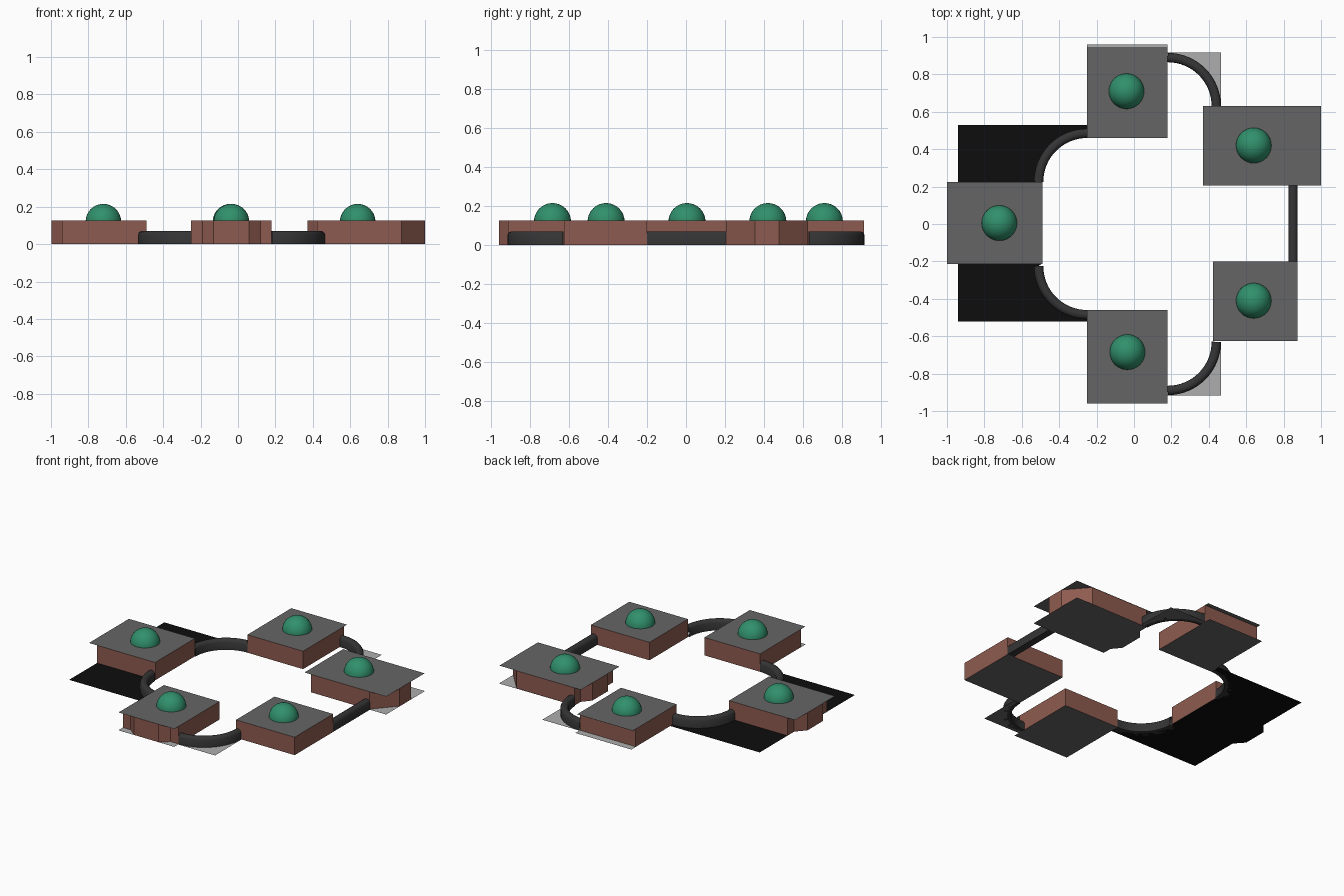
import bpy, math

if "Cube" in bpy.data.objects:
    bpy.data.objects.remove(bpy.data.objects["Cube"])

def material(name, rgb):
    m = bpy.data.materials.new(name)
    m.diffuse_color = (*rgb, 1)
    m.use_nodes = True
    m.node_tree.nodes["Principled BSDF"].inputs["Base Color"].default_value = m.diffuse_color
    return m

BRICK = material("brick", (0.27, 0.105, 0.08))
ROOF = material("roof_grey", (0.13, 0.13, 0.13))
BLACK = material("black", (0.004, 0.004, 0.004))
RAIL = material("dark_rail", (0.035, 0.035, 0.035))
GREEN = material("green", (0.03, 0.28, 0.15))
LIGHT = material("light_paving", (0.42, 0.42, 0.42))

def add_mesh(name, verts, faces, mat):
    me = bpy.data.meshes.new(name)
    me.from_pydata(verts, [], faces)
    me.update()
    ob = bpy.data.objects.new(name, me)
    bpy.context.collection.objects.link(ob)
    me.materials.append(mat)
    return ob

def slab(name, pts, z, mat, up=True):
    f = list(range(len(pts)))
    return add_mesh(name, [(x, y, z) for x, y in pts], [f if up else f[::-1]], mat)

def walls(name, pts, h=0.125):
    n = len(pts)
    verts = [(x, y, z) for z in (0, h) for x, y in pts]
    faces = [(i, (i + 1) % n, n + (i + 1) % n, n + i) for i in range(n)]
    return add_mesh(name, verts, faces, BRICK)

def rect(x0, x1, y0, y1):
    return [(x0, y0), (x1, y0), (x1, y1), (x0, y1)]

def arc(cx, cy, a0, a1, r=0.26, n=16):
    out = []
    for i in range(n + 1):
        a = math.radians(a0 + (a1 - a0) * i / n)
        out.append((cx + r * math.cos(a), cy + r * math.sin(a)))
    return out

# Brick footprints, counter-clockwise, some with a bay
left_bay = [(-0.94, 0.15), (-0.998, 0.085), (-0.998, -0.085), (-0.94, -0.15)]
footprints = {
    "left": [(-0.94, -0.212), (-0.49, -0.212), (-0.49, 0.224), (-0.94, 0.224)] + left_bay,
    "front": [(-0.25, -0.913), (-0.19, -0.913), (-0.13, -0.96), (0.06, -0.96),
              (0.12, -0.913), (0.18, -0.913), (0.18, -0.46), (-0.25, -0.46)],
    "back": rect(-0.25, 0.18, 0.46, 0.913),
    "front_right": rect(0.422, 0.875, -0.625, -0.2),
    "back_right": [(0.422, 0.205), (0.87, 0.205), (1.0, 0.354), (1.0, 0.477), (0.87, 0.627),
                   (0.422, 0.627), (0.422, 0.56), (0.372, 0.50), (0.372, 0.33), (0.422, 0.27)],
}
for key, pts in footprints.items():
    walls(key + "_brick_walls", pts)

# Flat roofs
roofs = {
    "left": (-1.0, -0.49, -0.215, 0.225),
    "front": (-0.25, 0.18, -0.96, -0.46),
    "back": (-0.25, 0.18, 0.46, 0.945),
    "front_right": (0.422, 0.875, -0.625, -0.2),
    "back_right": (0.37, 1.0, 0.205, 0.63),
}
for key, r in roofs.items():
    slab(key + "_roof", rect(*r), 0.125, ROOF)

# Domes
for key, x, y in (("left", -0.72, 0.005), ("back", -0.04, 0.71), ("front", -0.035, -0.685),
                  ("back_right", 0.64, 0.42), ("front_right", 0.64, -0.41)):
    bpy.ops.mesh.primitive_uv_sphere_add(segments=32, ring_count=16, radius=0.095,
                                         location=(x, y, 0.12))
    ob = bpy.context.object
    ob.name = key + "_dome"
    ob.data.materials.append(GREEN)
    bpy.ops.object.shade_smooth()

# Floors: the black left one follows the rail arcs
black = ([(-0.94, -0.52), (-0.25, -0.52)] + arc(-0.25, -0.225, 270, 180)
         + [(-0.49, -0.21), (-0.49, 0.21)] + arc(-0.25, 0.225, 180, 90)
         + [(-0.25, 0.53), (-0.94, 0.53)] + left_bay)
slab("left_floor", black, 0.0, BLACK, up=False)
for key, s in (("back", 1), ("front", -1)):
    pts = ([(-0.25, 0.46), (0.18, 0.46)] + arc(0.18, 0.63, 90, 0)
           + [(0.465, 0.63), (0.465, 0.917), (0.18, 0.917), (0.18, 0.96), (-0.25, 0.96)])
    pts = [(x, s * y) for x, y in pts]
    slab(key + "_floor", pts, 0.0, ROOF, up=s < 0)
    slab(key + "_paving", pts, 0.002, LIGHT, up=s > 0)
slab("front_right_floor", footprints["front_right"], 0.0, ROOF, up=False)
br = [(0.422, 0.205), (1.0, 0.205), (1.0, 0.63)] + footprints["back_right"][5:]
slab("back_right_floor", br, 0.0, ROOF, up=False)
slab("back_right_paving", br, 0.002, LIGHT)

# Rounded rail swept along a path
PROFILE = [(-0.025, 0), (-0.025, 0.052), (-0.018, 0.064), (-0.007, 0.07),
           (0.007, 0.07), (0.018, 0.064), (0.025, 0.052), (0.025, 0)]

def rail(name, path):
    verts, faces, k = [], [], len(PROFILE)
    for i, (x, y) in enumerate(path):
        a, b = path[max(i - 1, 0)], path[min(i + 1, len(path) - 1)]
        dx, dy = b[0] - a[0], b[1] - a[1]
        l = math.hypot(dx, dy)
        verts += [(x + dy / l * o, y - dx / l * o, z) for o, z in PROFILE]
    for i in range(len(path) - 1):
        for j in range(k):
            a, b = i * k + j, i * k + (j + 1) % k
            faces.append((a, a + k, b + k, b))
    ob = add_mesh(name, verts, faces, RAIL)
    bpy.ops.object.select_all(action='DESELECT')
    bpy.context.view_layer.objects.active = ob
    ob.select_set(True)
    bpy.ops.object.shade_smooth_by_angle(angle=math.radians(40))

rail("back_left_rail", arc(-0.25, 0.225, 180, 90))
rail("front_left_rail", arc(-0.25, -0.225, 270, 180))
rail("back_right_rail", arc(0.18, 0.63, 90, 0))
rail("front_right_rail", arc(0.18, -0.63, 0, -90))
rail("right_rail", [(0.85, 0.205), (0.85, -0.2)])
